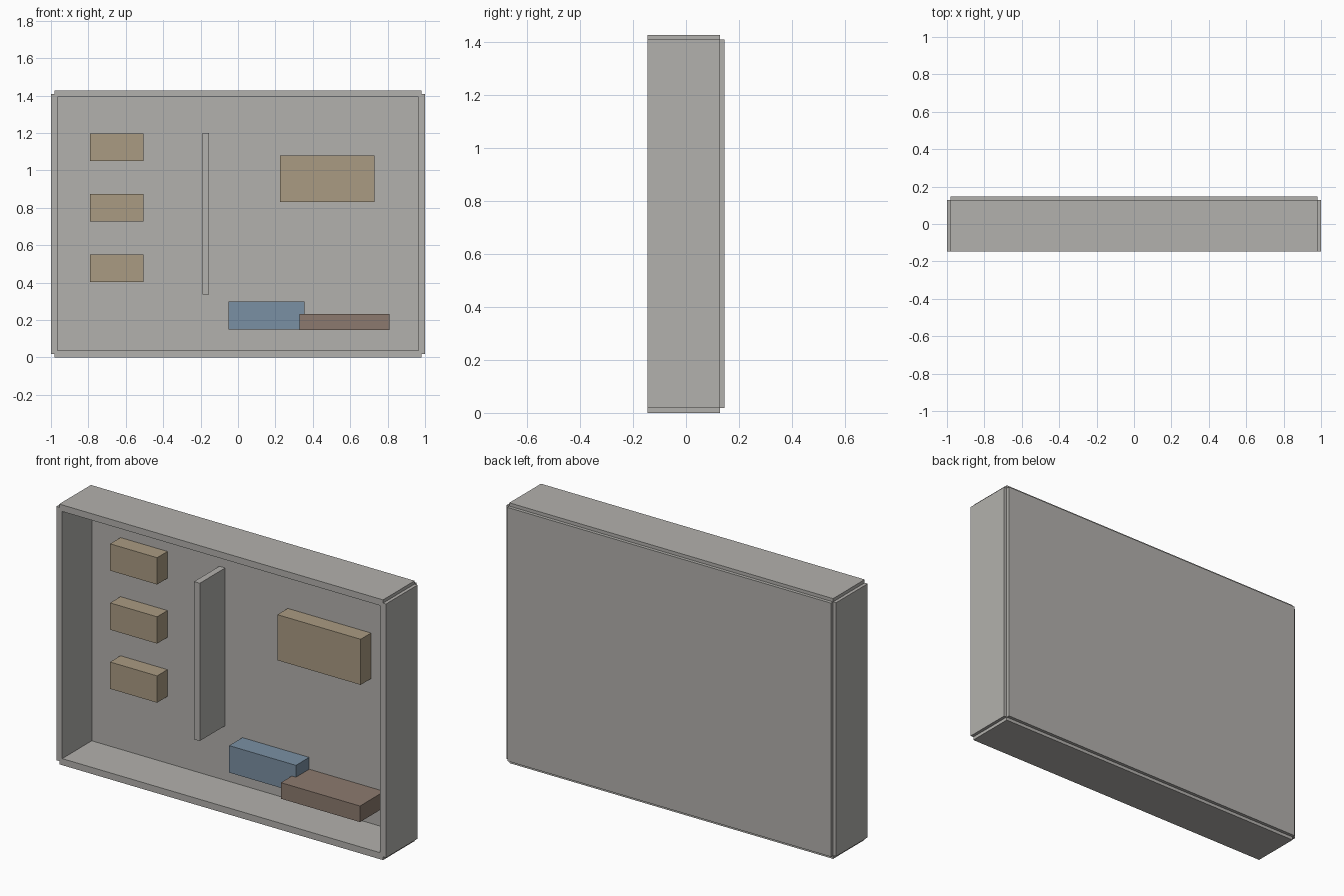
import bpy
import bmesh

cube = bpy.data.objects.get("Cube")
if cube:
    bpy.data.objects.remove(cube, do_unlink=True)

HEIGHT = 1.427   # overall height
FRONT = -0.146   # open front of the case
BACK = 0.146     # outer back face
STEP = 0.018     # small rebate along the outer edges
WALL = 0.036     # panel thickness
INNER = BACK - WALL


def material(name, rgb):
    mat = bpy.data.materials.new(name)
    mat.use_nodes = True
    mat.diffuse_color = (*rgb, 1)
    mat.node_tree.nodes["Principled BSDF"].inputs["Base Color"].default_value = (*rgb, 1)
    return mat


grey = material("warm_grey", (0.45, 0.44, 0.418))
tan = material("tan", (0.402, 0.328, 0.223))
blue = material("slate_blue", (0.195, 0.279, 0.366))
brown = material("brown", (0.262, 0.195, 0.156))


def box(name, x, y, z, mat):
    """Box from its (min, max) span on each axis."""
    bm = bmesh.new()
    bmesh.ops.create_cube(bm, size=1)
    for v in bm.verts:
        v.co = [span[0] if c < 0 else span[1] for c, span in zip(v.co, (x, y, z))]
    mesh = bpy.data.meshes.new(name)
    bm.to_mesh(mesh)
    bm.free()
    mesh.materials.append(mat)
    obj = bpy.data.objects.new(name, mesh)
    bpy.context.collection.objects.link(obj)
    return obj


def combine(target, cutter, operation):
    """Bake a boolean into the target and drop the helper."""
    mod = target.modifiers.new(operation, "BOOLEAN")
    mod.operation = operation
    mod.solver = "EXACT"
    mod.object = cutter
    deps = bpy.context.evaluated_depsgraph_get()
    mesh = bpy.data.meshes.new_from_object(target.evaluated_get(deps))
    target.modifiers.clear()
    target.data = mesh
    bpy.data.objects.remove(cutter, do_unlink=True)


# Open case: three crossing blocks give the stepped edges, then hollowed out
narrow = (-1 + STEP, 1 - STEP)
low = (STEP, HEIGHT - STEP)
case = box("case", (-1, 1), (FRONT, BACK - STEP), low, grey)
combine(case, box("tall_block", narrow, (FRONT, BACK - STEP), (0, HEIGHT), grey), "UNION")
combine(case, box("back_block", narrow, (0, BACK), low, grey), "UNION")
combine(case, box("cavity", (-1 + WALL, 1 - WALL), (FRONT - 1, INNER),
                  (WALL, HEIGHT - WALL), grey), "DIFFERENCE")

# Upright divider on the back panel
box("divider", (-0.19, -0.155), (-0.11, INNER), (0.335, 1.2), grey)

# Column of three small blocks
for i, name in enumerate(("lower", "middle", "upper")):
    z = 0.402 + i * 0.324
    box(name + "_small_block", (-0.79, -0.505), (0.02, INNER), (z, z + 0.147), tan)

# Larger block and the two low blocks
box("large_block", (0.225, 0.73), (0.02, INNER), (0.83, 1.08), tan)
box("blue_block", (-0.05, 0.355), (-0.005, INNER), (0.15, 0.298), blue)
box("brown_block", (0.33, 0.81), (-0.1, INNER), (0.145, 0.233), brown)
